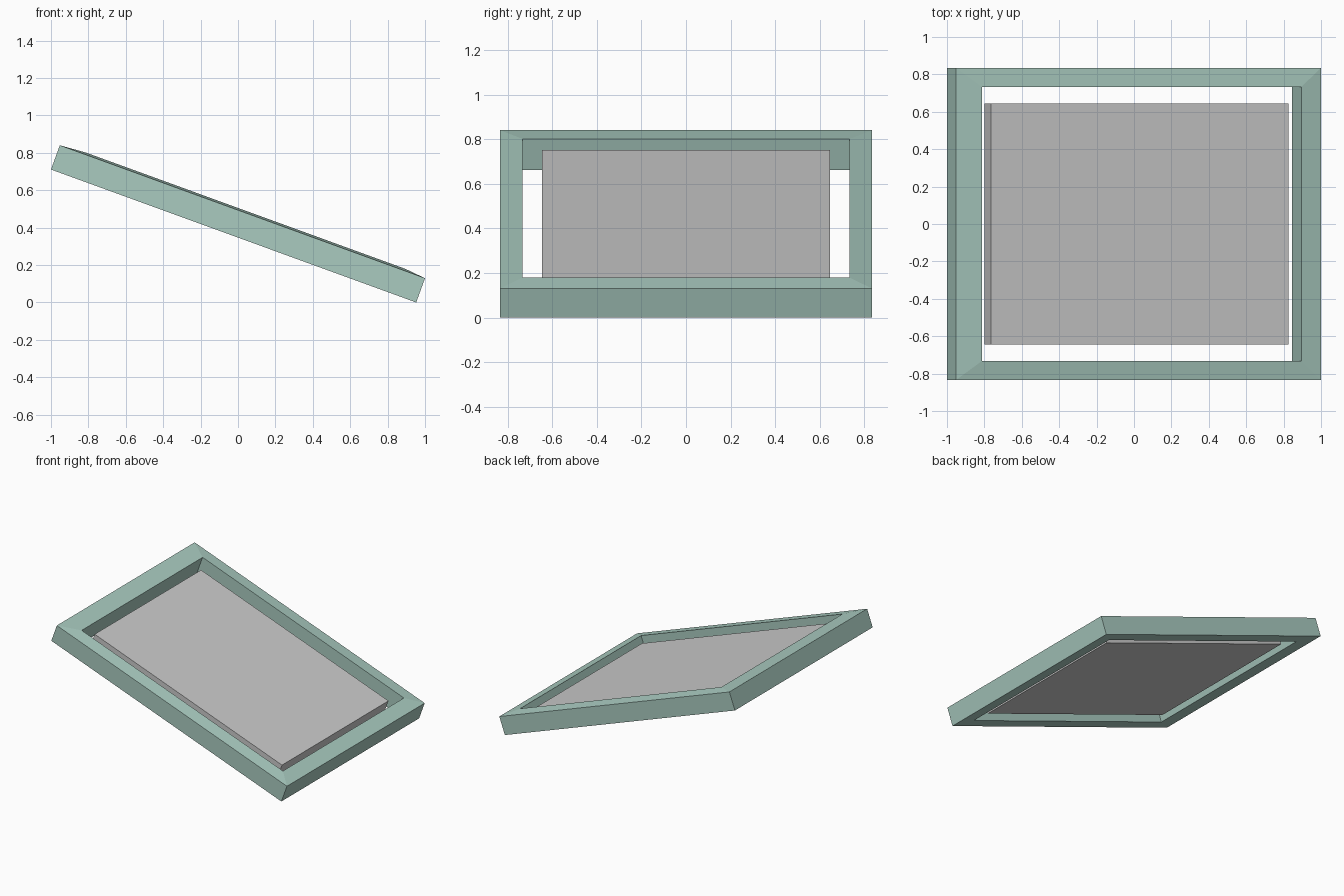
import bpy, bmesh, math
from mathutils import Matrix

if "Cube" in bpy.data.objects:
    bpy.data.objects.remove(bpy.data.objects["Cube"])

L, W, T = 2.078, 1.67, 0.138          # outer length, width, edge thickness
TILT = math.radians(20)
LIFT = (L * math.sin(TILT) + T * math.cos(TILT)) / 2
# local origin = middle of the outer block, tilted about y and set on the ground
PLACE = Matrix.Translation((0, 0, LIFT)) @ Matrix.Rotation(TILT, 4, 'Y')


def finish(name, bm):
    bmesh.ops.recalc_face_normals(bm, faces=bm.faces)
    mesh = bpy.data.meshes.new(name)
    bm.to_mesh(mesh)
    bm.free()
    obj = bpy.data.objects.new(name, mesh)
    bpy.context.collection.objects.link(obj)
    obj.matrix_world = PLACE
    return obj


def ring(bm, x0, x1, y, z):
    return [bm.verts.new(p) for p in ((x0, -y, z), (x1, -y, z), (x1, y, z), (x0, y, z))]


# Frame: mitred rails whose top rises slightly towards the opening
inner0, inner1, inner_y = -L / 2 + 0.144, L / 2 - 0.116, 0.733
bm = bmesh.new()
rings = [ring(bm, -L / 2, L / 2, W / 2, -T / 2),
         ring(bm, -L / 2, L / 2, W / 2, T / 2),
         ring(bm, inner0, inner1, inner_y, T / 2 + 0.011),
         ring(bm, inner0, inner1, inner_y, -T / 2)]
for k in range(4):
    a, b = rings[k], rings[(k + 1) % 4]
    for i in range(4):
        j = (i + 1) % 4
        bm.faces.new((a[i], a[j], b[j], b[i]))
frame = finish("frame", bm)
mat = bpy.data.materials.new("muted_green")
mat.diffuse_color = (0.4, 0.6, 0.53, 1)
mat.use_nodes = True
mat.node_tree.nodes["Principled BSDF"].inputs["Base Color"].default_value = mat.diffuse_color
frame.data.materials.append(mat)

# Panel: flat slab floating inside the opening, slightly recessed
size = (1.692, 1.29, 0.102)
bm = bmesh.new()
bmesh.ops.create_cube(bm, size=1)
bmesh.ops.scale(bm, vec=size, verts=bm.verts)
bmesh.ops.translate(bm, vec=((inner0 + inner1) / 2, 0, T / 2 - 0.0196 - size[2] / 2), verts=bm.verts)
finish("panel", bm)
